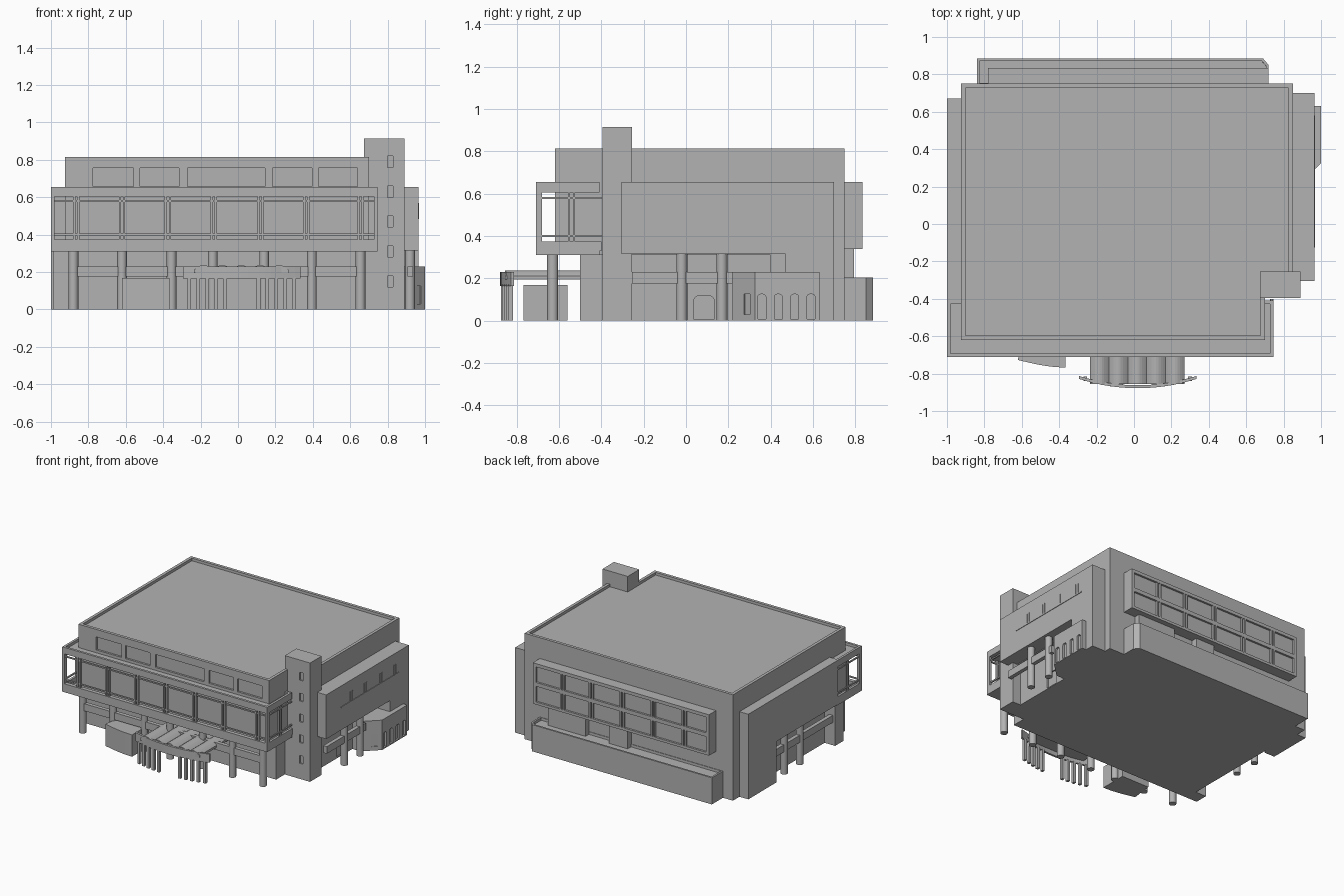
import bpy, bmesh, math

if "Cube" in bpy.data.objects:
    bpy.data.objects.remove(bpy.data.objects["Cube"])

grey = bpy.data.materials.new("plain grey")
grey.use_nodes = True
tone = (0.45, 0.45, 0.45, 1)
grey.diffuse_color = tone
grey.node_tree.nodes["Principled BSDF"].inputs["Base Color"].default_value = tone


def finish(name, bm):
    bmesh.ops.recalc_face_normals(bm, faces=bm.faces)
    mesh = bpy.data.meshes.new(name)
    bm.to_mesh(mesh)
    bm.free()
    ob = bpy.data.objects.new(name, mesh)
    bpy.context.collection.objects.link(ob)
    mesh.materials.append(grey)
    return ob


def prism(name, outline, lo, hi, axis="z", rim=0, sink=0.02):
    """Extrude an outline along an axis; rim adds a sunken roof inside a parapet."""
    place = {"x": lambda a, b, h: (h, a, b),
             "y": lambda a, b, h: (a, h, b),
             "z": lambda a, b, h: (a, b, h)}[axis]
    bm = bmesh.new()
    base = bm.faces.new([bm.verts.new(place(a, b, lo)) for a, b in outline])
    new = bmesh.ops.extrude_face_region(bm, geom=[base], use_keep_orig=True)["geom"]
    shift = place(0, 0, hi - lo)
    bmesh.ops.translate(bm, vec=shift, verts=[g for g in new if isinstance(g, bmesh.types.BMVert)])
    bmesh.ops.recalc_face_normals(bm, faces=bm.faces)
    if rim:
        top = max(bm.faces, key=lambda f: f.calc_center_median().z)
        bmesh.ops.inset_region(bm, faces=[top], thickness=rim, use_even_offset=True)
        bmesh.ops.inset_region(bm, faces=[top], thickness=0.0005, use_even_offset=True)
        bmesh.ops.translate(bm, vec=(0, 0, -sink), verts=top.verts)
    return finish(name, bm)


def box(name, x, y, z, rim=0):
    return prism(name, [(x[0], y[0]), (x[1], y[0]), (x[1], y[1]), (x[0], y[1])], *z, rim=rim)


def column(name, x, y, top, r=0.026):
    ring = [(x + r * math.cos(i * math.tau / 16), y + r * math.sin(i * math.tau / 16)) for i in range(16)]
    ob = prism(name, ring, 0, top)
    bpy.context.view_layer.objects.active = ob
    bpy.ops.object.select_all(action="DESELECT")
    ob.select_set(True)
    bpy.ops.object.shade_smooth_by_angle()


def carve(ob, cutters):
    for cutter in cutters:
        mod = ob.modifiers.new("cut", "BOOLEAN")
        mod.operation, mod.object, mod.solver = "DIFFERENCE", cutter, "EXACT"
        bpy.context.view_layer.objects.active = ob
        bpy.ops.object.modifier_apply(modifier=mod.name)
        bpy.data.objects.remove(cutter)


def arch(a, b, top, steps=6):
    """Door or window outline with rounded upper corners."""
    r = (b - a) / 3
    pts = [(a, 0.008), (b, 0.008)]
    for cx, start in ((b - r, 0), (a + r, math.pi / 2)):
        for i in range(steps + 1):
            t = start + i * math.pi / 2 / steps
            pts.append((cx + r * math.cos(t), top - r + r * math.sin(t)))
    return pts


# Main hall with parapet and recessed upper windows
hall = prism("main_hall", [(-0.925, -0.62), (0.7, -0.62), (0.7, -0.3), (0.85, -0.3),
                           (0.85, 0.75), (-0.925, 0.75)], 0.31, 0.815, rim=0.023)
carve(hall, [box("cutter", (a, b), (-0.7, -0.605), (0.657, 0.757))
             for a, b in ((-0.775, -0.56), (-0.525, -0.315), (-0.27, 0.145), (0.185, 0.395), (0.43, 0.64))])

# Recessed ground floor
ground = prism("ground_floor", [(-0.9, -0.5), (0.675, -0.5), (0.675, -0.3), (0.82, -0.3), (0.82, 0.4),
                                (0.85, 0.4), (0.85, 0.75), (-0.925, 0.75), (-0.925, 0.35), (-0.9, 0.35)], 0, 0.312)
carve(ground, [prism("cutter", arch(0.035, 0.135, 0.12), 0.81, 0.9, "x")])

# Stair tower with slot windows
tower = box("stair_tower", (0.675, 0.89), (-0.395, -0.255), (0, 0.915))
carve(tower, [box("cutter", (0.8, 0.83), (-0.42, -0.385), (z, z + 0.06))
              for z in (0.12, 0.28, 0.44, 0.6, 0.76)])

# Side wings, their solid rear blocks, ledges and mullions
for side, x, y, rear, marks in (("left", (0.84, 0.965), (-0.305, 0.7), 0.47, (0.0, 0.17, 0.36, 0.53)),
                                ("right", (-1, -0.91), (-0.42, 0.67), 0.33, (0.36, 0.16, -0.05, -0.27))):
    box(side + "_wing", x, y, (0.315, 0.655))
    box(side + "_rear_block", x, (rear, y[1]), (0, 0.315))
    face = x[1] if side == "left" else x[0]
    skin = (face - 0.004, face + 0.004) if side == "left" else (face, face + 0.004)
    box(side + "_wing_ledge", skin, (y[0] + 0.18, y[1] - 0.12), (0.485, 0.495))
    for m in marks:
        for d in (-0.012, 0.012):
            box(side + "_wing_mullion", skin, (m + d - 0.004, m + d + 0.004), (0.49, 0.57))

# Side columns and tie beams
for y in (-0.02, 0.17):
    column("left_column", 0.92, y, 0.315)
    column("right_column", -0.955, y, 0.315)
box("left_tie_beam", (0.905, 0.935), (-0.255, 0.22), (0.175, 0.23))
box("right_tie_beam", (-0.97, -0.94), (-0.42, 0.33), (0.175, 0.23))
box("right_front_pier", (-0.99, -0.9), (-0.5, -0.4), (0, 0.315))

# Wrap-around gallery: floor, roof, parapets
X0, X1, Y0 = -1.0, 0.745, -0.71
WALL = 0.018
box("gallery_floor", (X0, X1), (Y0, -0.41), (0.31, 0.33))
box("gallery_roof", (X0, X1), (Y0, -0.41), (0.605, 0.655), rim=WALL)
box("gallery_front_parapet", (X0, X1), (Y0, Y0 + 0.03), (0.33, 0.375))
for x in (X0, X1 - WALL):
    box("gallery_side_parapet", (x, x + WALL), (Y0, -0.4), (0.33, 0.375))
    box("gallery_corner_post", (x, x + WALL), (Y0, Y0 + 0.03), (0.37, 0.61))
    for z in (0.395, 0.575):
        box("gallery_side_rail", (x + 0.003, x + 0.013), (Y0 + 0.02, -0.4), (z, z + 0.01))
    for y in (-0.553, -0.53):
        box("gallery_side_mullion", (x + 0.002, x + 0.015), (y - 0.005, y + 0.005), (0.37, 0.61))
for z in (0.395, 0.575):
    box("gallery_front_rail", (X0 + 0.01, X1 - 0.01), (Y0 + 0.01, Y0 + 0.02), (z, z + 0.01))
for x in (-0.865, -0.62, -0.375, -0.13, 0.12, 0.365, 0.655):
    for d in (-0.011, 0.011):
        box("gallery_mullion", (x + d - 0.006, x + d + 0.006), (Y0 + 0.005, Y0 + 0.025), (0.37, 0.61))

# Front columns and tie beam
for x in (-0.88, -0.62, -0.355, -0.135, 0.14, 0.395, 0.655):
    column("front_column", x, -0.63, 0.312)
box("front_tie_beam", (-0.88, 0.655), (-0.645, -0.615), (0.175, 0.23))

# Entrance canopy: curved fascia, scalloped roof, slim posts
MID = 0.02


def bow(x):
    return -0.878 + 0.05 * ((x - MID) / 0.315) ** 2


xs = [MID + 0.315 * (i / 10 - 1) for i in range(21)]
prism("canopy_fascia", [(x, bow(x)) for x in xs] + [(x, bow(x) + 0.016) for x in reversed(xs)], 0.165, 0.23)
waves = [-0.235 + 0.505 * i / 40 for i in range(41)]
scallop = [(x, 0.212 + 0.026 * abs(math.sin(math.pi * i / 8))) for i, x in enumerate(waves)]
prism("canopy_roof", [(0.27, 0.195), (-0.235, 0.195)] + scallop, -0.855, -0.5, "y")
for side in (-1, 1):
    for d in (0.09, 0.137, 0.185, 0.232, 0.28):
        x = MID + side * d
        box("canopy_post", (x - 0.01, x + 0.01), (bow(x), bow(x) + 0.022), (0, 0.17))

# Bowed kiosk
front = [(-0.62 + 0.255 * i / 8, -0.727 - 0.04 * math.sin(i / 8 * math.pi / 2)) for i in range(9)]
prism("kiosk", front + [(-0.365, -0.56), (-0.6, -0.56)], 0, 0.168)

# Chamfered side annex with rounded windows
annex = prism("side_annex", [(0.8, 0.22), (0.89, 0.22), (1.0, 0.325), (1.0, 0.63), (0.8, 0.63)], 0, 0.23)
cuts = [prism("cutter", arch(y, y + 0.037, 0.125), 0.985, 1.05, "x") for y in (0.34, 0.418, 0.495, 0.572)]
cuts.append(prism("cutter", [(0.955, 0.265), (0.985, 0.295), (0.973, 0.308), (0.943, 0.278)], 0.03, 0.125))
carve(annex, cuts)

# Rear bay with two window bands and paired mullions
bay = box("rear_bay", (-0.78, 0.72), (0.74, 0.835), (0.34, 0.655))
carve(bay, [box("cutter", (-0.755, 0.695), (0.82, 0.9), z) for z in ((0.36, 0.48), (0.51, 0.63))])
for x in (0.47, 0.226, -0.037, -0.3, -0.565):
    for d in (-0.012, 0.012):
        box("rear_mullion", (x + d - 0.006, x + d + 0.006), (0.815, 0.835), (0.35, 0.64))

# Low rear annex and the blocks standing on it
prism("rear_annex", [(-0.84, 0.74), (0.72, 0.74), (0.72, 0.85), (0.69, 0.885), (-0.84, 0.885)],
      0, 0.205, rim=0.014)
for x in ((0.3, 0.62), (-0.06, 0.1)):
    box("rear_block", x, (0.74, 0.795), (0.15, 0.345))
